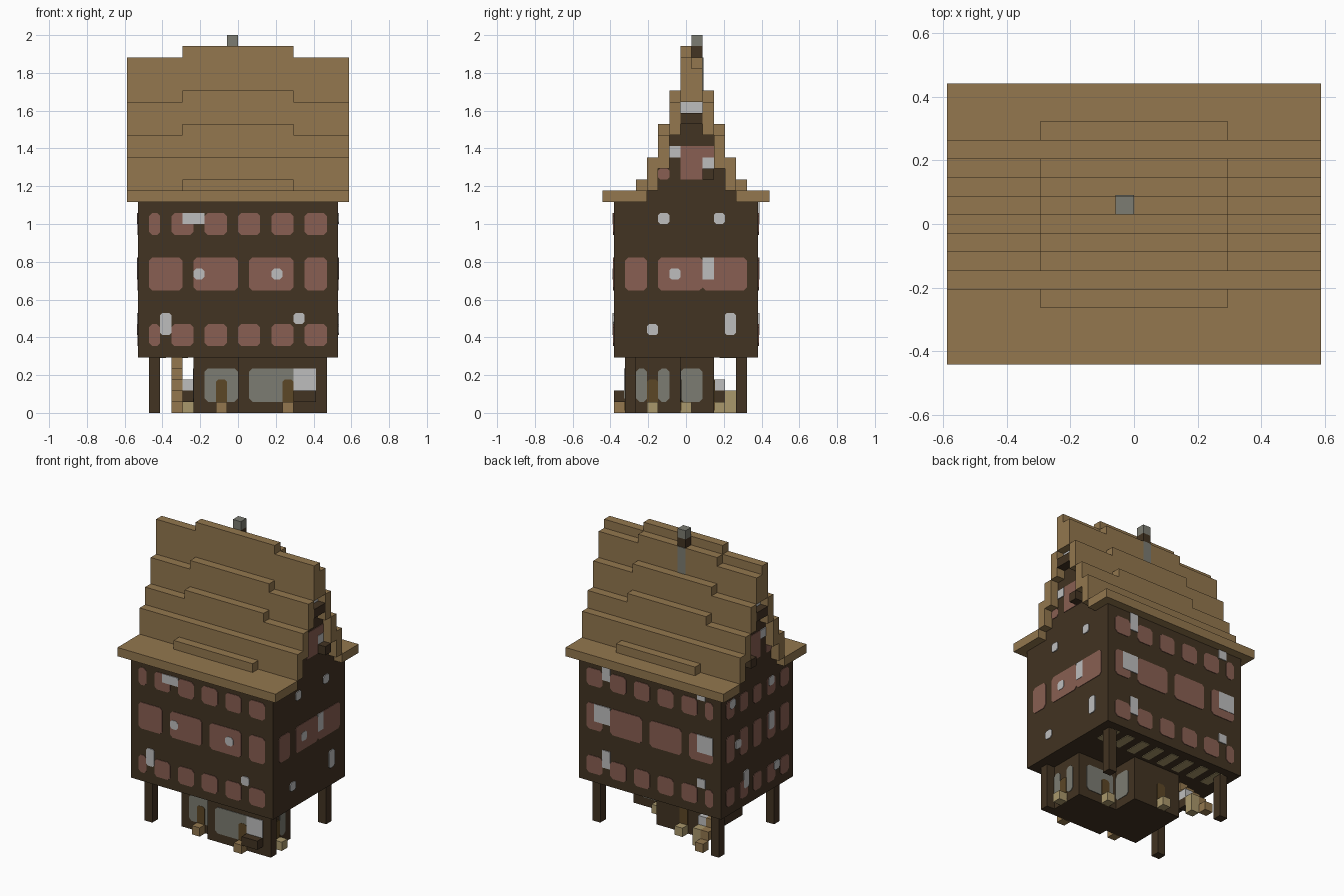
import bpy
import bmesh

if "Cube" in bpy.data.objects:
    bpy.data.objects.remove(bpy.data.objects["Cube"])

U = 1 / 17  # one block


def material(name, rgb):
    lin = [(c / 255 / 12.92) if c < 11 else ((c / 255 + 0.055) / 1.055) ** 2.4 for c in rgb]
    mat = bpy.data.materials.new(name)
    mat.use_nodes = True
    mat.diffuse_color = (*lin, 1)
    mat.node_tree.nodes["Principled BSDF"].inputs["Base Color"].default_value = (*lin, 1)
    return mat


timber = material("dark timber", (66, 51, 34))
thatch = material("thatch tan", (147, 119, 78))
pink = material("dusty pink", (137, 95, 82))
pale = material("pale grey", (190, 190, 190))
stone = material("stone grey", (124, 124, 114))
door_brown = material("door brown", (92, 71, 38))
khaki = material("khaki", (170, 152, 108))

parts = {}


def mesh_for(name, mat):
    if name not in parts:
        parts[name] = (bmesh.new(), mat)
    return parts[name][0]


def box(name, mat, xs, ys, zs):
    """Axis-aligned block, sizes in blocks."""
    bm = mesh_for(name, mat)
    made = bmesh.ops.create_cube(bm, size=1)["verts"]
    for v in made:
        for i, span in enumerate((xs, ys, zs)):
            v.co[i] = span[0] if v.co[i] < 0 else span[1]


def panel(name, mat, face, plane, span, zs, cut=0.3, lift=0.06):
    """Thin plate with clipped corners; face is '-y', '+y', '-x' or '+x'."""
    bm = mesh_for(name, mat)
    (a, b), (c, d) = span, zs
    if cut:
        outline = [(a + cut, c), (b - cut, c), (b, c + cut), (b, d - cut),
                   (b - cut, d), (a + cut, d), (a, d - cut), (a, c + cut)]
    else:
        outline = [(a, c), (b, c), (b, d), (a, d)]
    sign = -1 if face[0] == "-" else 1

    def ring(depth):
        w = plane + sign * depth
        return [bm.verts.new((w, s, z) if face[1] == "x" else (s, w, z)) for s, z in outline]

    inner, outer = ring(-0.02), ring(lift)
    bm.faces.new(outer)
    bm.faces.new(inner[::-1])
    for i in range(len(outer)):
        j = (i + 1) % len(outer)
        bm.faces.new((inner[i], inner[j], outer[j], outer[i]))


def glint(face, plane, a, b, c, d, cut=0):
    panel("pale_panes", pale, face, plane, (a, b), (c, d), cut, 0.1)


# Upper storeys and corner posts
box("upper_storeys", timber, (-9, 9), (-6.5, 6.5), (5, 19))
for x in (-8, 7):
    for y in (-5.5, 4.5):
        box("corner_posts", timber, (x, x + 1), (y, y + 1), (0, 5))

# Window rows on the long walls
small = [(-8, -7), (-6, -4), (-3, -1), (0, 2), (3, 5), (6, 8)]
large = [(-8, -5), (-4, 0), (1, 5), (6, 8)]
for face, wall in (("-y", -6.5), ("+y", 6.5)):
    for spans, zs in ((small, (6, 8)), (large, (11, 14)), (small, (16, 18))):
        for span in spans:
            panel("pink_windows", pink, face, wall, span, zs)

glint("-y", -6.5, -5, -3, 17, 18)
glint("-y", -6.5, -7, -6, 7, 9, 0.2)
glint("-y", -6.5, 5, 6, 8, 9, 0.2)
for a in (-4, 3):
    glint("-y", -6.5, a, a + 1, 12, 13, 0.25)
for a, b, c, d in ((5, 6, 17, 19), (5, 7, 12, 14), (5, 6, 7, 9),
                   (-7, -6, 18, 19), (-8, -6, 12, 14), (-7, -6, 8, 9)):
    glint("+y", 6.5, a, b, c, d)

# Windows on the end walls
for span in ((-5.5, -3.5), (-2.5, 1.5), (1.5, 5.5)):
    panel("pink_windows", pink, "+x", 9, span, (11, 14))
for a, c, d in ((-2.5, 17, 18), (2.5, 17, 18), (-2.5 + 1, 12, 13),
                (-3.5, 7, 8), (3.5, 7, 9)):
    glint("+x", 9, a, a + 1, c, d, 0.2)
glint("+x", 9, 1.5, 2.5, 12, 14)
for i in range(5):
    mid = 2.45 * (i - 2)
    for zs in ((6, 8), (11, 14), (16, 18)):
        panel("pink_windows", pink, "-x", -9, (mid - 0.75, mid + 0.75), zs)
for a, c, d in ((4, 17, 18), (-3, 17, 18), (3, 12, 13), (-3, 12, 14), (1.5, 7, 9), (-4, 7, 8)):
    glint("-x", -9, a, a + 1, c, d, 0.2)

# Roof: eaves, then stepped walls one block thick around y = half a block
box("roof_eaves", thatch, (-10, 10), (-7.5, -3.5), (19, 20))
box("roof_eaves", thatch, (-10, 10), (4.5, 7.5), (19, 20))


def roof_step(low, reach, bottom, top, centre_top):
    for y in (low, 1 - low):
        ys = (y, y + 1) if y < 0.5 else (y - 1, y)
        if top > bottom:
            box("roof_steps", thatch, (-reach, reach), ys, (bottom, top))
        if centre_top > top:
            box("roof_steps", thatch, (-5, 5), ys, (top, centre_top))


roof_step(-4.5, 10, 20, 20, 21)
roof_step(-3.5, 10, 20, 23, 23)
roof_step(-2.5, 10, 22, 25, 26)
roof_step(-1.5, 10, 25, 28, 29)
box("roof_ridge", thatch, (-10, 10), (-0.5, 0.5), (28, 32))
box("roof_ridge", thatch, (-5, 5), (-0.5, 0.5), (32, 33))
box("roof_ridge", thatch, (-10, 10), (0.5, 1.5), (28, 31))
box("roof_ridge", thatch, (-5, 5), (0.5, 1.5), (31, 32))

# Gable walls behind the roof ends
for half, zs in ((4, (19, 20)), (3, (20, 22)), (2, (22, 25)), (1, (25, 28))):
    box("gable_walls", timber, (-9, 9), (0.5 - half, 0.5 + half), zs)
for face, wall in (("-x", -9), ("+x", 9)):
    panel("gable_panels", pink, face, wall, (-0.5, 2.5), (21, 24), 0)
    panel("gable_panels", pink, face, wall, (-2.5, -1.5), (21, 22), 0.2)
    glint(face, wall, -1.5, -0.5, 23, 24)
    glint(face, wall, 1.5, 2.5, 22, 23)
    glint(face, wall, -0.5, 1.5, 27, 28)
    xs = (9, 10) if wall > 0 else (-10, -9)
    box("gable_beams", timber, xs, (1.5, 2.5), (21, 22))
    box("gable_beams", timber, xs, (-0.5, 1.5), (26, 27))

# Chimney and its stone strip
box("chimney_neck", timber, (-1, 0), (0.5, 1.5), (32, 33))
box("chimney_top", stone, (-1, 0), (0.5, 1.5), (33, 34))
panel("chimney_strip", stone, "+y", 1.5, (-1, 0), (29, 32), 0)

# Ground floor rooms
box("ground_room", timber, (0, 7), (-5.5, -0.5), (0, 5))
box("ground_room", timber, (7, 8), (-5.5, -4.5), (0, 5))
box("ground_wing", timber, (-4, 2), (-4.5, 2.5), (0, 5))
for face, wall, span in (("-y", -4.5, (-3, 0)), ("-y", -5.5, (1, 7)), ("+x", 7, (-4.5, -3.5)),
                         ("+x", 7, (-2.5, -1.5)), ("+x", 2, (-0.5, 1.5)),
                         ("+y", -0.5, (2.5, 6)), ("-x", -4, (-3, 0))):
    panel("ground_windows", stone, face, wall, span, (1, 4))
glint("-y", -5.5, 5, 7, 2, 4)
box("front_planter", timber, (5, 7), (-6.5, -5.5), (1, 2))

# Doors, each with a doorstep
for face, wall, a in (("-y", -4.5, -2), ("-y", -5.5, 4), ("+x", 7, -3.5),
                      ("+y", -0.5, 3), ("+y", 2.5, -2)):
    panel("doors", door_brown, face, wall, (a, a + 1), (0, 3), 0.2, 0.09)
    out = (wall, wall + 1) if face[0] == "+" else (wall - 1, wall)
    along = (a, a + 1)
    xs, ys = (out, along) if face[1] == "x" else (along, out)
    front = face == "-y"
    box("front_doorsteps" if front else "doorsteps", thatch if front else khaki, xs, ys, (0, 1))

# Outside stair on the left end
for i in range(4):
    y = 3.5 - i
    box("stair", khaki if i == 3 else thatch, (-6, -5), (y, y + 1), (i + 1, i + 2))
box("stair", thatch, (-6, -5), (4.5, 5.5), (0, 1))
box("stair_foot", khaki, (-5, -4), (3.5, 4.5), (0, 2))
box("stair_rail", timber, (-5, -4), (2.5, 3.5), (1, 2))
box("stair_pale_block", pale, (-5, -4), (2.5, 3.5), (2, 3))

# Boards under the overhang
for x in range(-7, 8, 2):
    box("underside_boards", khaki, (x - 0.5, x + 0.5), (3, 5.5), (4.93, 5))

for name, (bm, mat) in parts.items():
    bmesh.ops.scale(bm, vec=(U, U, U), verts=bm.verts)
    bmesh.ops.recalc_face_normals(bm, faces=bm.faces)
    mesh = bpy.data.meshes.new(name)
    bm.to_mesh(mesh)
    bm.free()
    mesh.materials.append(mat)
    bpy.context.collection.objects.link(bpy.data.objects.new(name, mesh))
